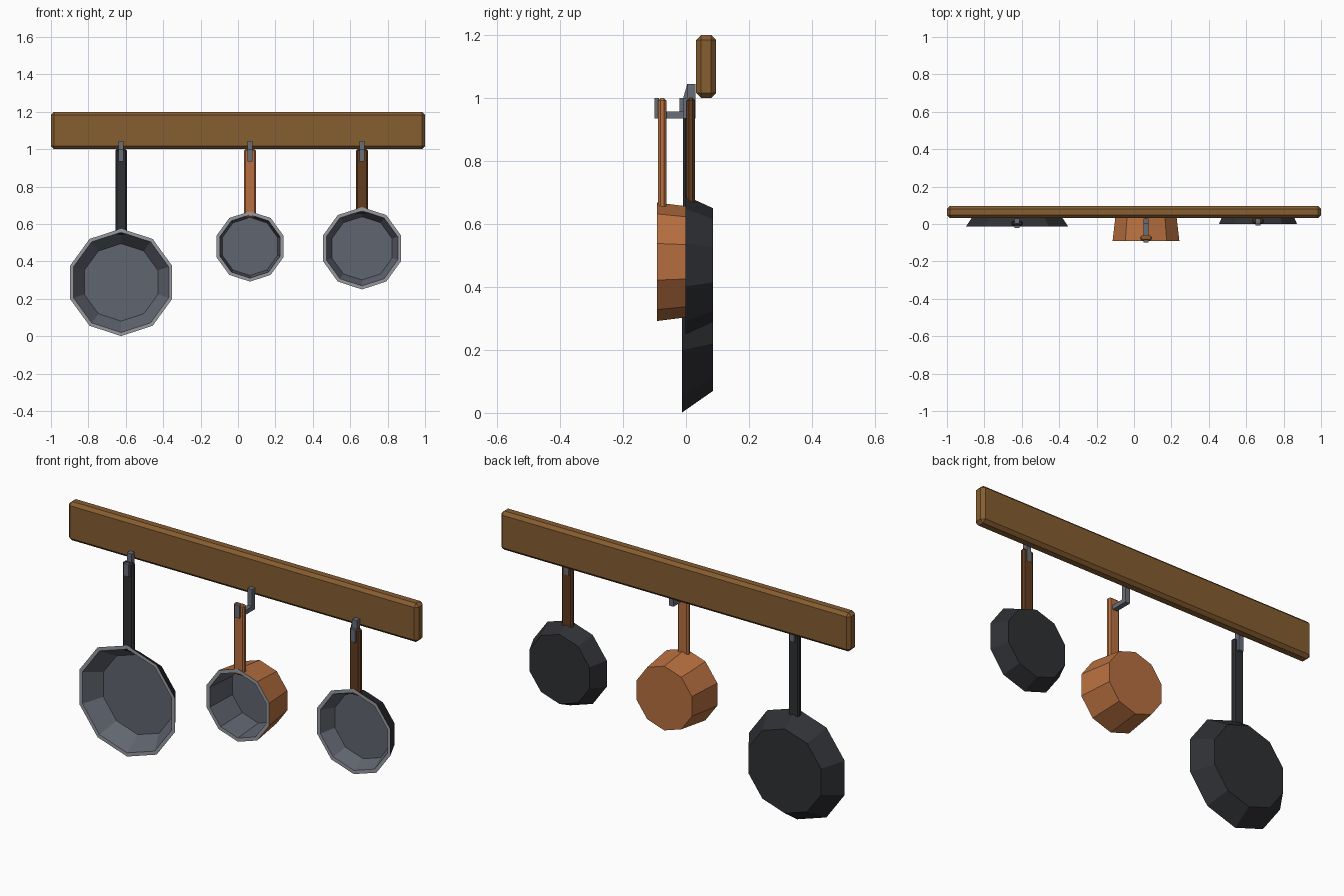
import bpy, bmesh, math

if "Cube" in bpy.data.objects:
    bpy.data.objects.remove(bpy.data.objects["Cube"])


def mat(name, rgb):
    m = bpy.data.materials.new(name)
    lin = [(c / 255 / 12.92 if c < 11 else ((c / 255 + 0.055) / 1.055) ** 2.4) for c in rgb]
    m.diffuse_color = (*lin, 1)
    m.use_nodes = True
    m.node_tree.nodes["Principled BSDF"].inputs["Base Color"].default_value = m.diffuse_color
    return m


WOOD = mat("oak", (134, 93, 49))
IRON = mat("cast_iron", (47, 48, 52))
COPPER = mat("copper", (184, 112, 64))
DARK_WOOD = mat("dark_wood", (98, 60, 32))
INNER = mat("pan_interior", (96, 101, 111))
RIM = mat("pan_rim", (150, 154, 160))
STEEL = mat("hook_steel", (104, 110, 120))


def finish(name, bm, mats):
    bmesh.ops.recalc_face_normals(bm, faces=bm.faces)
    me = bpy.data.meshes.new(name)
    bm.to_mesh(me)
    bm.free()
    for m in mats:
        me.materials.append(m)
    ob = bpy.data.objects.new(name, me)
    bpy.context.collection.objects.link(ob)
    return ob


def box(name, lo, hi, m, bevel=0.0):
    bm = bmesh.new()
    bmesh.ops.create_cube(bm, size=1)
    for v in bm.verts:
        v.co = [lo[i] + (v.co[i] + 0.5) * (hi[i] - lo[i]) for i in range(3)]
    if bevel:
        bmesh.ops.bevel(bm, geom=bm.edges[:], offset=bevel, segments=1, affect='EDGES')
    return finish(name, bm, [m])


def bowl(name, x, z, rings, body):
    """Ten-sided pan from (radius, y) rings: base, outer rim, inner rim, floor."""
    bm = bmesh.new()
    loops = []
    for r, y in rings:
        loops.append([bm.verts.new((x + r * math.sin(i * math.tau / 10), y,
                                    z + r * math.cos(i * math.tau / 10))) for i in range(10)])
    bm.faces.new(loops[0])
    bm.faces.new(loops[-1]).material_index = 2
    for k, mi in enumerate((0, 1, 2)):
        a, b = loops[k], loops[k + 1]
        for i in range(10):
            j = (i + 1) % 10
            bm.faces.new((a[i], a[j], b[j], b[i])).material_index = mi
    finish(name, bm, [body, RIM, INNER])


def hook(name, x, front):
    """J-shaped hook: side profile extruded across its width."""
    prof = [(0.03, 1.045), (0.03, 0.935), (front, 0.935), (front, 1.0),
            (front + 0.014, 1.0), (front + 0.014, 0.958), (0.004, 0.958), (0.004, 1.045)]
    bm = bmesh.new()
    f = bm.faces.new([bm.verts.new((x - 0.0135, y, z)) for y, z in prof])
    ext = bmesh.ops.extrude_face_region(bm, geom=[f])["geom"]
    bmesh.ops.translate(bm, vec=(0.027, 0, 0),
                        verts=[g for g in ext if isinstance(g, bmesh.types.BMVert)])
    finish(name, bm, [STEEL])


# Wall rail
box("rail", (-1, 0.032, 1.0), (1, 0.096, 1.2), WOOD, 0.016)

# Pans: name, x, z, rim radius, base radius, rim y, body, handle material
BACK = 0.086
for name, x, z, r, rb, y, body, hm in (
        ("skillet", -0.625, 0.288, 0.287, 0.218, -0.013, IRON, IRON),
        ("saucepan", 0.064, 0.48, 0.188, 0.166, -0.092, COPPER, COPPER),
        ("frying_pan", 0.663, 0.47, 0.22, 0.18, -0.001, IRON, DARK_WOOD)):
    bowl(name + "_bowl", x, z,
         [(rb, BACK), (r, y), (r - 0.019, y), (rb - 0.011, BACK - 0.012)], body)
    box(name + "_handle", (x - 0.031, y + 0.003, z + r - 0.035), (x + 0.031, y + 0.03, 1.0), hm, 0.008)
    hook(name + "_hook", x, y - 0.008)
